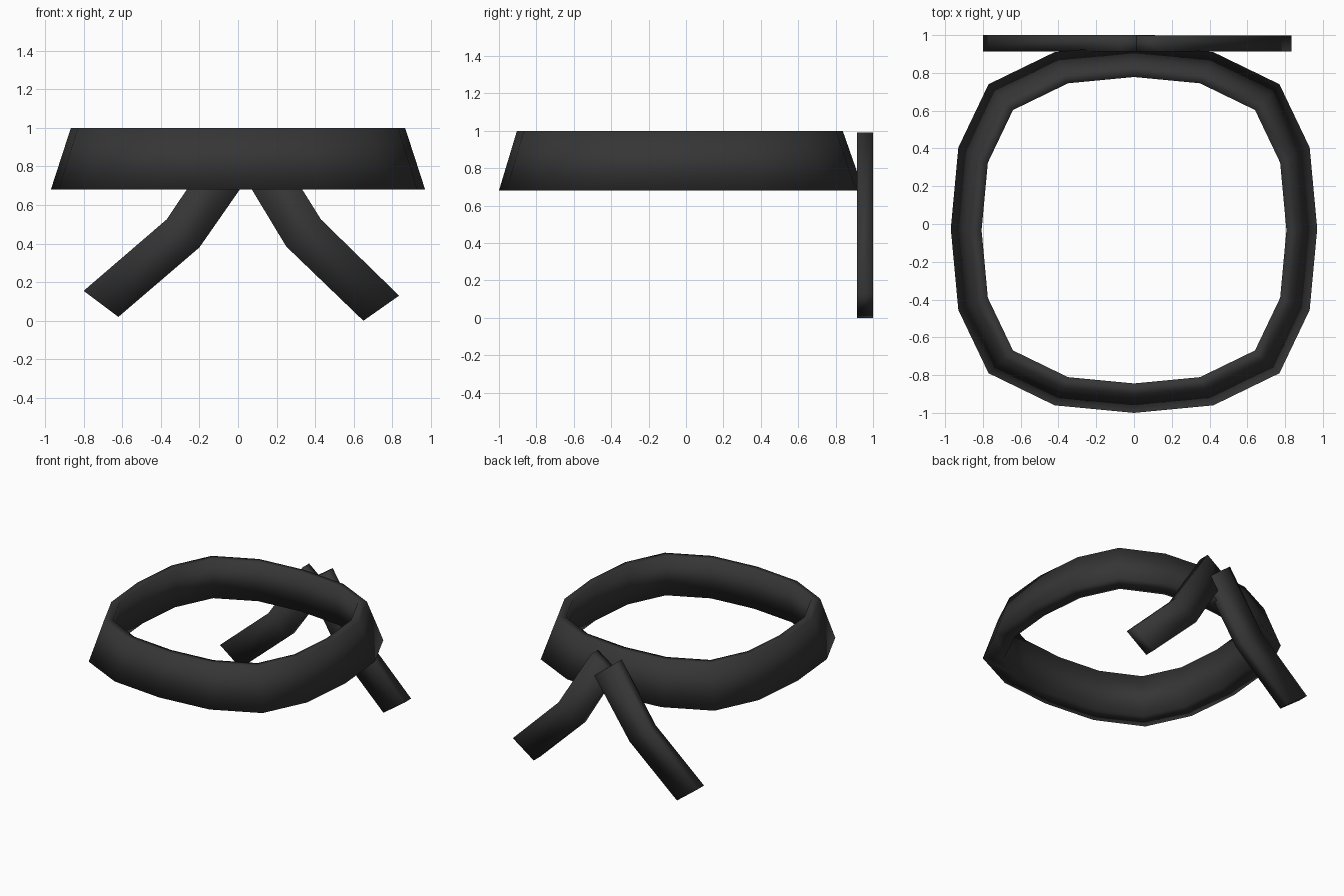
import bpy
import bmesh

if "Cube" in bpy.data.objects:
    bpy.data.objects.remove(bpy.data.objects["Cube"])

mat = bpy.data.materials.new("dark_cloth")
mat.diffuse_color = (0.036, 0.036, 0.036, 1)
mat.use_nodes = True
mat.node_tree.nodes["Principled BSDF"].inputs["Base Color"].default_value = mat.diffuse_color


def make(name, verts, faces):
    me = bpy.data.meshes.new(name)
    me.from_pydata(verts, [], faces)
    bm = bmesh.new()
    bm.from_mesh(me)
    bmesh.ops.recalc_face_normals(bm, faces=bm.faces)
    bm.to_mesh(me)
    bm.free()
    me.materials.append(mat)
    me.shade_smooth()
    ob = bpy.data.objects.new(name, me)
    bpy.context.collection.objects.link(ob)


# Headband: 16-sided rounded-square loop, outside leaning inward to the top
quarter = [(0.97, 0), (0.93, 0.43), (0.77, 0.765), (0.42, 0.935)]
half = quarter + [(0, 0.975)] + [(-x, y) for x, y in reversed(quarter[1:])]
loop = half + [(-x, -y) for x, y in half]
# (scale, z, y centre): outer bottom, outer top, inner top, inner bottom
section = [(1.0, 0.68, -0.025), (0.893, 1.0, -0.033),
           (0.832, 1.0, -0.033), (0.852, 0.68, -0.03)]
verts = [(x * s, y * s + c, z) for x, y in loop for s, z, c in section]
n, m = len(loop), len(section)
faces = []
for i in range(n):
    j = (i + 1) % n
    for k in range(m):
        l = (k + 1) % m
        faces.append((i * m + k, j * m + k, j * m + l, i * m + l))
make("headband", verts, faces)


# Knot tails: bent flat straps hanging behind the band
def tail(name, pairs, y0, y1):
    vs = []
    for a, b in pairs:
        vs += [(a[0], y0, a[1]), (b[0], y0, b[1]),
               (b[0], y1, b[1]), (a[0], y1, a[1])]
    fs = [(0, 1, 2, 3), (11, 10, 9, 8)]
    for r in (0, 4):
        for k in range(4):
            l = (k + 1) % 4
            fs.append((r + k, r + 4 + k, r + 4 + l, r + l))
    make(name, vs, fs)


tail("left_tail", [((-0.07, 0.97), (0.11, 0.825)),
                   ((-0.37, 0.525), (-0.20, 0.38)),
                   ((-0.80, 0.155), (-0.62, 0.02))], 0.914, 1.0)
tail("right_tail", [((0.14, 0.99), (-0.04, 0.865)),
                    ((0.43, 0.525), (0.25, 0.385)),
                    ((0.835, 0.13), (0.65, 0.0))], 0.913, 0.999)
